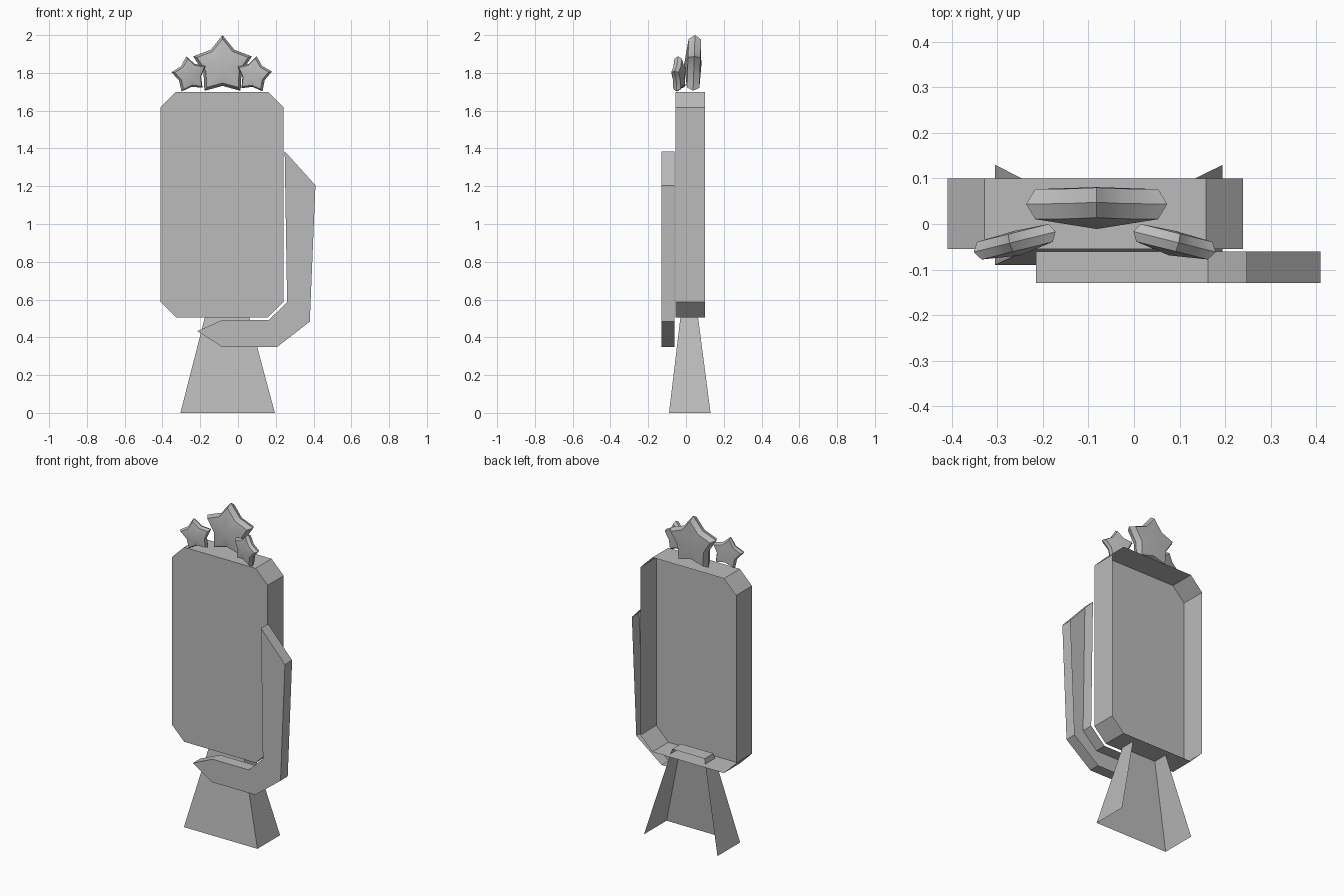
import bpy, bmesh, math
from mathutils import Matrix

cube = bpy.data.objects.get("Cube")
if cube:
    bpy.data.objects.remove(cube, do_unlink=True)

grey = bpy.data.materials.new("plain grey")
grey.use_nodes = True
grey.diffuse_color = (0.5, 0.5, 0.5, 1)
grey.node_tree.nodes["Principled BSDF"].inputs["Base Color"].default_value = grey.diffuse_color


def finish(name, bm):
    bmesh.ops.recalc_face_normals(bm, faces=bm.faces)
    mesh = bpy.data.meshes.new(name)
    bm.to_mesh(mesh)
    bm.free()
    mesh.materials.append(grey)
    obj = bpy.data.objects.new(name, mesh)
    bpy.context.collection.objects.link(obj)
    return obj


def bridge(bm, a, b):
    n = len(a)
    for i in range(n):
        bm.faces.new((a[i], a[(i + 1) % n], b[(i + 1) % n], b[i]))


def open_tray(name, outline, front, back):
    """Front plate with a side wall all round, left open at the back."""
    bm = bmesh.new()
    near, far = ([bm.verts.new((x, y, z)) for x, z in outline] for y in (front, back))
    bm.faces.new(near)
    bridge(bm, near, far)
    return finish(name, bm)


def star(name, centre, radius, half, dome, spin=0, yaw=0, lean=0):
    """Five-pointed star with a bulging rim and a domed front."""
    bm = bmesh.new()
    rings = []
    for y, scale in ((-half, 0.87), (0, 1), (half, 0.87)):
        ring = []
        for i in range(10):
            r = radius * scale * (0.65 if i % 2 else 1)
            a = math.pi * i / 5
            ring.append(bm.verts.new((-r * math.sin(a), y, r * math.cos(a))))
        rings.append(ring)
    bridge(bm, rings[0], rings[1])
    bridge(bm, rings[1], rings[2])
    for ring, y in ((rings[0], -half - dome), (rings[2], half + dome * 0.3)):
        tip = bm.verts.new((0, y, 0))
        for i in range(10):
            bm.faces.new((ring[i], ring[(i + 1) % 10], tip))
    turn = (Matrix.Translation(centre)
            @ Matrix.Rotation(math.radians(yaw), 4, 'Z')
            @ Matrix.Rotation(math.radians(lean), 4, 'X')
            @ Matrix.Rotation(math.radians(-spin), 4, 'Y'))
    bm.transform(turn)
    obj = finish(name, bm)
    bpy.ops.object.select_all(action='DESELECT')
    obj.select_set(True)
    bpy.context.view_layer.objects.active = obj
    bpy.ops.object.shade_smooth_by_angle(angle=math.radians(30))


# Main panel with cut corners
left, right, low, high, cut = -0.41, 0.24, 0.505, 1.70, 0.082
open_tray("body_panel", [
    (left + cut, low), (right - cut, low), (right, low + cut), (right, high - cut),
    (right - cut, high), (left + cut, high), (left, high - cut), (left, low + cut)],
    -0.055, 0.10)

# Hooked arm wrapping the lower corner
open_tray("hooked_arm", [
    (0.247, 1.385), (0.41, 1.205), (0.38, 0.483), (0.208, 0.35), (-0.085, 0.35),
    (-0.215, 0.433), (-0.083, 0.492), (0.163, 0.492), (0.26, 0.585)],
    -0.13, -0.06)

# Tapered foot: front, two sides and a cap, open behind and below
bm = bmesh.new()
bottom, top = ([bm.verts.new(p) for p in (
    (x0, y1, z), (x0, y0, z), (x1, y0, z), (x1, y1, z))]
    for x0, x1, y0, y1, z in ((-0.305, 0.195, -0.09, 0.13, 0),
                              (-0.168, 0.052, -0.026, 0.06, 0.535)))
for i in range(3):
    bm.faces.new((bottom[i], bottom[i + 1], top[i + 1], top[i]))
bm.faces.new(top)
finish("tapered_foot", bm)

# Stars on top
star("large_star", (-0.082, 0.042, 1.837), 0.163, 0.033, 0.02, lean=-2)
star("small_star_right", (-0.257, -0.038, 1.79), 0.099, 0.02, 0.012, spin=10, yaw=14)
star("small_star_left", (0.085, -0.038, 1.79), 0.099, 0.02, 0.012, spin=-8, yaw=-14)
